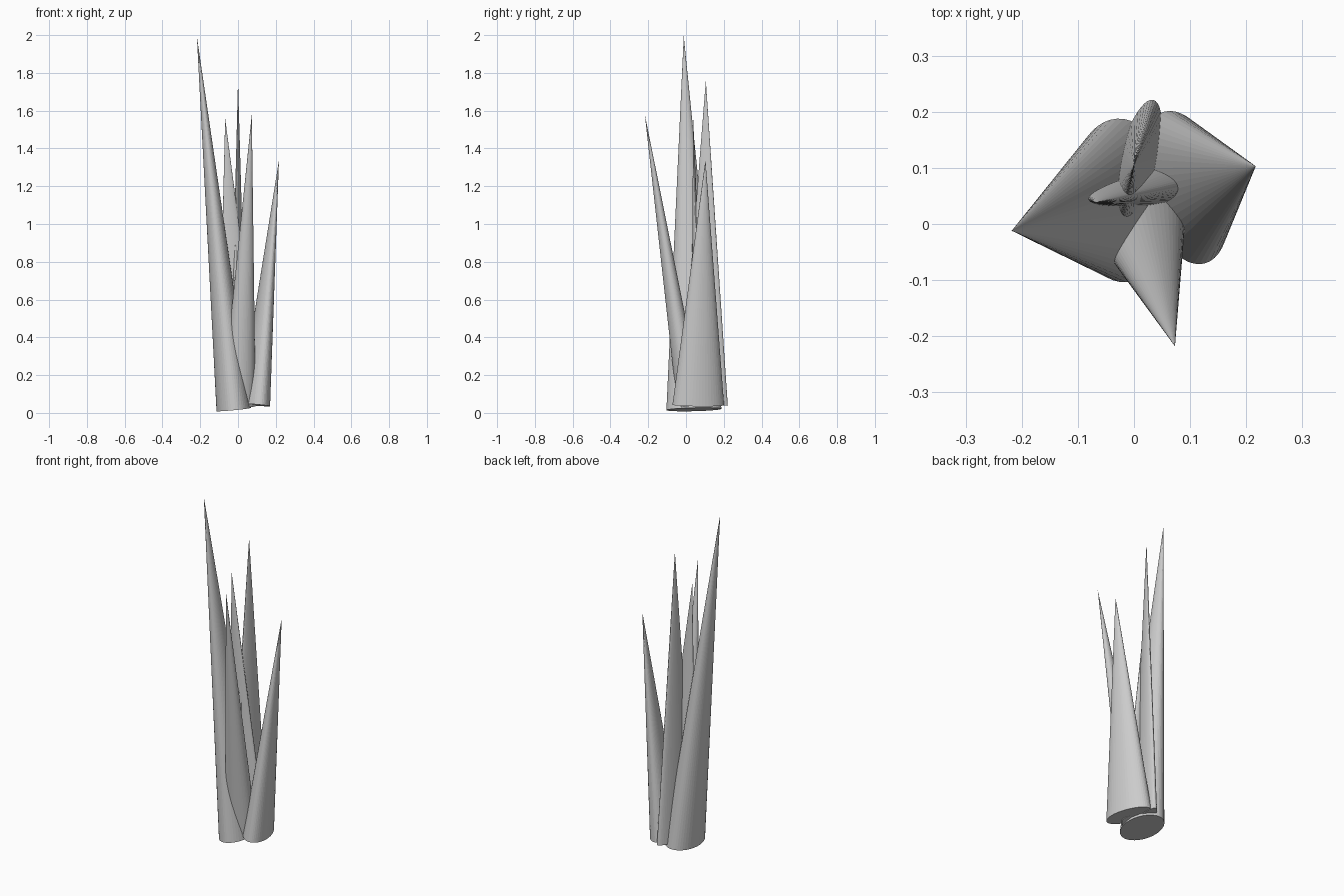
import bpy, bmesh, math
from mathutils import Vector

if "Cube" in bpy.data.objects:
    bpy.data.objects.remove(bpy.data.objects["Cube"])

SIDES = 48


def leaf(name, tip, base, half_long, half_short, angle):
    """Flattened cone from an elliptical base, square to its axis, to a sharp tip.
    angle is the heading of the long base axis in the ground plan."""
    tip, base = Vector(tip), Vector(base)
    axis = (tip - base).normalized()
    a = math.radians(angle)
    along = Vector((math.cos(a), math.sin(a), 0))
    along = (along - axis * along.dot(axis)).normalized()
    across = axis.cross(along)
    bm = bmesh.new()
    ring = []
    for i in range(SIDES):
        t = 2 * math.pi * i / SIDES
        ring.append(bm.verts.new(base + along * half_long * math.cos(t)
                                 + across * half_short * math.sin(t)))
    top = bm.verts.new(tip)
    for i in range(SIDES):
        bm.faces.new((ring[i], ring[(i + 1) % SIDES], top))
    bm.faces.new(ring[::-1])
    mesh = bpy.data.meshes.new(name)
    bm.to_mesh(mesh)
    bm.free()
    obj = bpy.data.objects.new(name, mesh)
    bpy.context.collection.objects.link(obj)


# Five pointed leaves leaning out of one clump
leaf("tall_left_leaf", (-0.218, -0.012, 1.995), (-0.022, 0.042, 0.018), 0.146, 0.092, 93)
leaf("short_right_leaf", (0.217, 0.103, 1.34), (0.09, 0.065, 0.042), 0.140, 0.074, 105)
leaf("back_leaf", (0.0, 0.105, 1.76), (0.003, 0.095, 0.04), 0.130, 0.036, 76)
leaf("middle_leaf", (-0.068, 0.038, 1.56), (0.012, 0.065, 0.04), 0.118, 0.037, 5)
leaf("front_leaf", (0.073, -0.218, 1.58), (0.004, 0.022, 0.04), 0.090, 0.068, 10)
